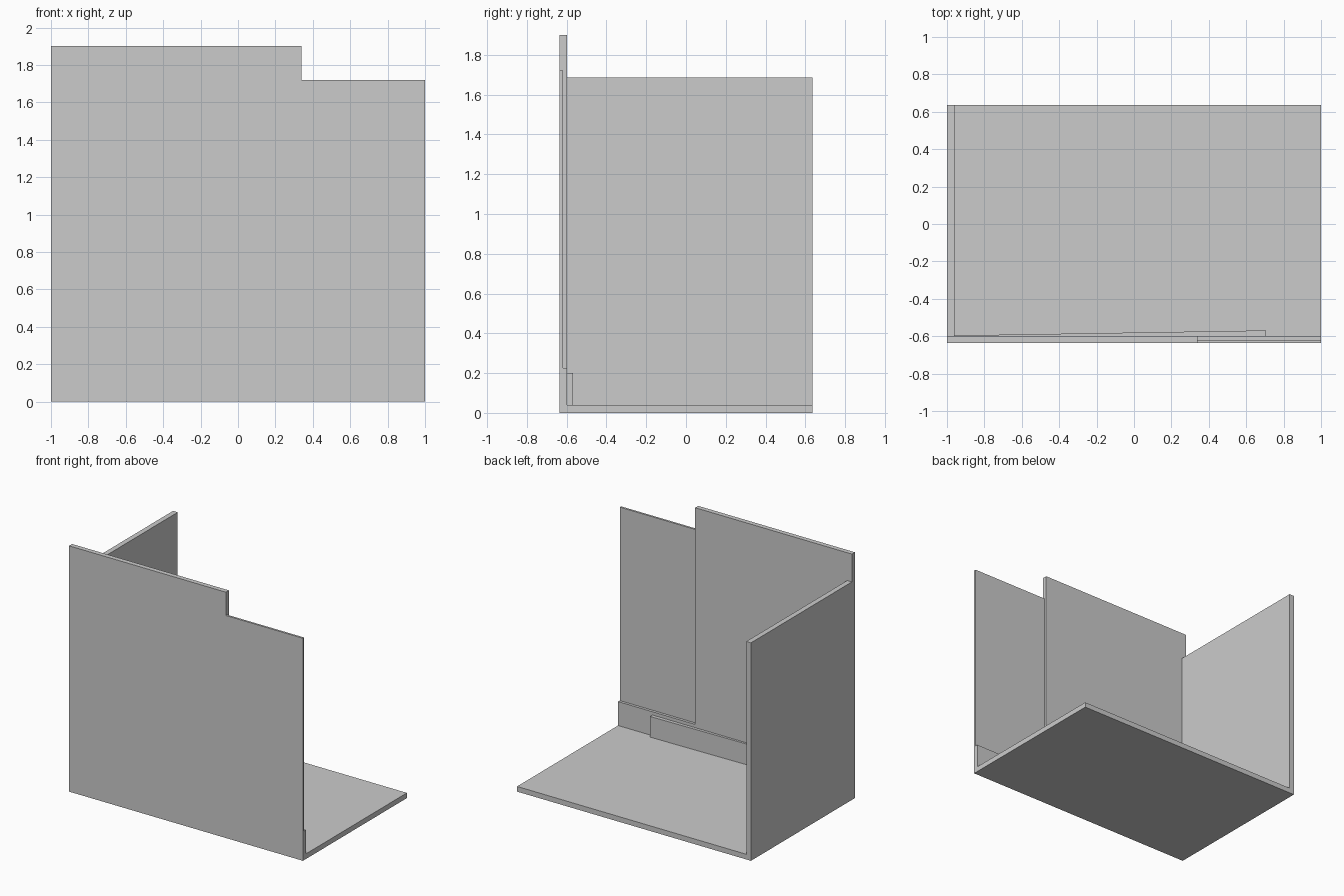
import bpy
import bmesh
from mathutils import Vector

if "Cube" in bpy.data.objects:
    bpy.data.objects.remove(bpy.data.objects["Cube"])


def prism(name, points, direction):
    """Closed solid: flat outline swept along a direction vector."""
    bm = bmesh.new()
    face = bm.faces.new([bm.verts.new(p) for p in points])
    swept = bmesh.ops.extrude_face_region(bm, geom=[face], use_keep_orig=True)
    verts = [g for g in swept["geom"] if isinstance(g, bmesh.types.BMVert)]
    bmesh.ops.translate(bm, verts=verts, vec=Vector(direction))
    bmesh.ops.recalc_face_normals(bm, faces=bm.faces)
    mesh = bpy.data.meshes.new(name)
    bm.to_mesh(mesh)
    bm.free()
    obj = bpy.data.objects.new(name, mesh)
    bpy.context.collection.objects.link(obj)
    return obj


HALF_D, T = 0.635, 0.037
inner_y = -HALF_D + T

# Floor and left wall: one L-shaped section running front to back
section = [(-1, 0), (1, 0), (1, 0.04), (-0.96, 0.04), (-0.96, 1.685), (-1, 1.685)]
prism("floor_and_side_wall", [(x, inner_y, z) for x, z in section],
      (0, 2 * HALF_D - T, 0))

# Front wall with the stepped top edge
outline = [(-1, 0), (1, 0), (1, 1.72), (0.34, 1.72), (0.34, 1.9), (-1, 1.9)]
front = prism("front_wall", [(x, -HALF_D, z) for x, z in outline], (0, T, 0))

# Recess that thins the right-hand part of the front wall from inside
cutter = prism("recess_cutter",
               [(0.34, -0.619, 0.225), (1.2, -0.619, 0.225),
                (1.2, -0.619, 2.1), (0.34, -0.619, 2.1)], (0, 0.2, 0))
cutter.hide_render = True
cutter.display_type = 'WIRE'
cut = front.modifiers.new("recess", 'BOOLEAN')
cut.operation = 'DIFFERENCE'
cut.solver = 'EXACT'
cut.object = cutter

# Slightly skewed skirting board along the inside of the front wall
prism("skirting_board",
      [(-0.96, inner_y, 0.04), (0.705, inner_y, 0.04),
       (0.705, -0.569, 0.04), (-0.96, -0.596, 0.04)], (0, 0, 0.16))
